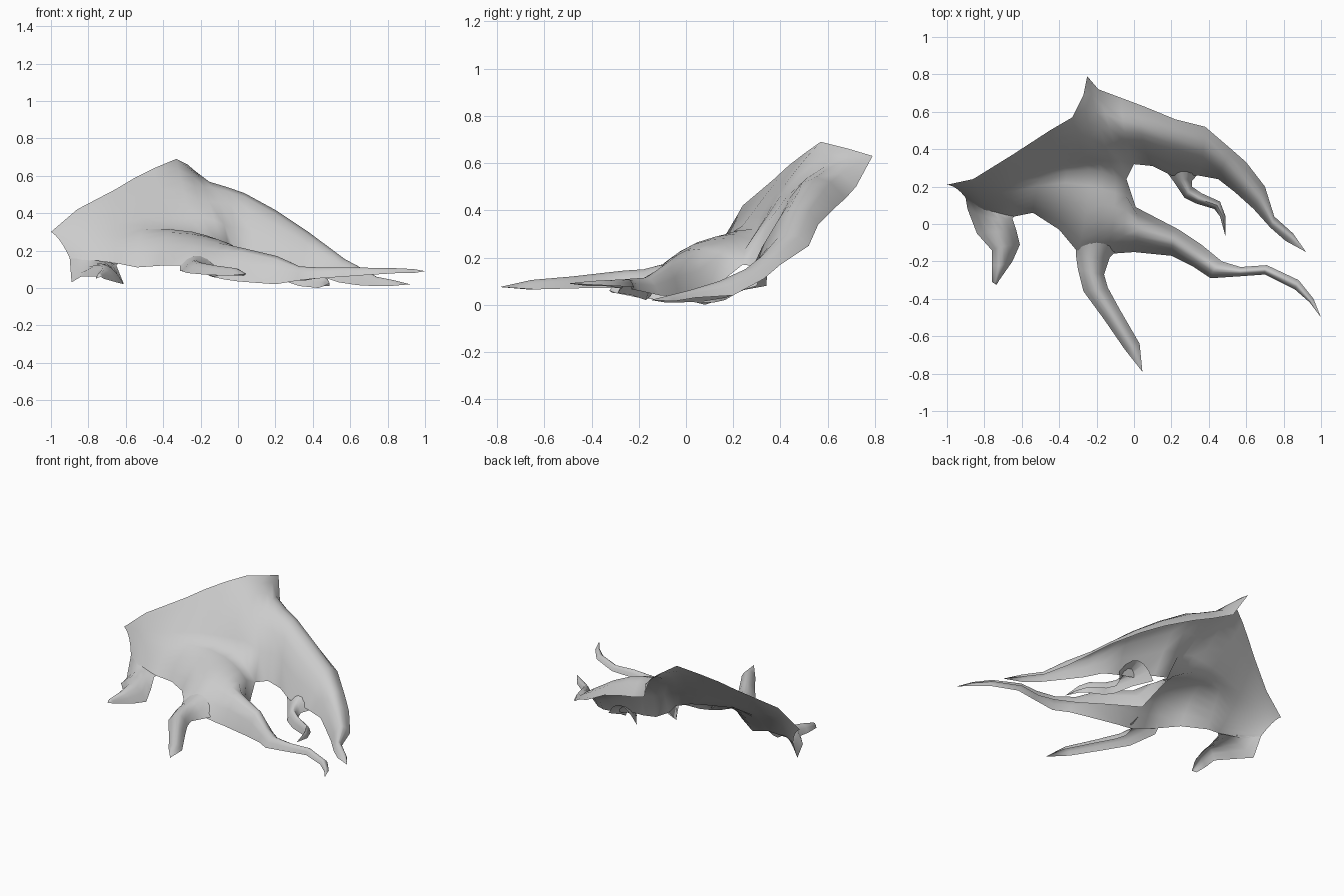
import bpy
import bmesh
from mathutils import Vector


def arc(a, m, b, n):
    """Curved rib from edge a, through crest m, to edge b."""
    a, m, b = Vector(a), Vector(m), Vector(b)
    c = 2 * m - (a + b) / 2
    return [a * (1 - t) ** 2 + c * 2 * t * (1 - t) + b * t * t
            for t in (i / n for i in range(n + 1))]


def loft(bm, ribs, tip=None, n=6):
    """Open-bottomed skin lofted across ribs, optionally closing to a tip."""
    rows = [[bm.verts.new(v) for v in arc(r[0:3], r[3:6], r[6:9], n)] for r in ribs]
    if tip:
        end = bm.verts.new(tip)
    faces = [bm.faces.new((p[j], p[j + 1], q[j + 1], q[j]))
             for p, q in zip(rows, rows[1:]) for j in range(n)]
    if tip:
        faces += [bm.faces.new((rows[-1][j], rows[-1][j + 1], end)) for j in range(n)]
    # bark side faces up
    bm.normal_update()
    if sum(f.normal.z * f.calc_area() for f in faces) < 0:
        bmesh.ops.reverse_faces(bm, faces=faces)


def finish(name, bm):
    """Weld shared seams and make a smooth-shaded object."""
    bmesh.ops.remove_doubles(bm, verts=bm.verts, dist=.001)
    me = bpy.data.meshes.new(name)
    bm.to_mesh(me)
    bm.free()
    ob = bpy.data.objects.new(name, me)
    bpy.context.collection.objects.link(ob)
    for o in bpy.context.selected_objects:
        o.select_set(False)
    ob.select_set(True)
    bpy.context.view_layer.objects.active = ob
    bpy.ops.object.shade_smooth_by_angle(angle=1.2)


def shell(name, ribs, tip):
    bm = bmesh.new()
    loft(bm, ribs, tip)
    finish(name, bm)


body = bmesh.new()

# Torn left end of the bark sheet
loft(body, [
    (-1, .21, .30, -.95, .19, .25, -.90, .14, .16),
    (-.86, .24, .42, -.83, .17, .30, -.80, .07, .14),
    (-.65, .37, .53, -.66, .20, .31, -.64, .04, .13)], n=12)

# Steep upper bark sheet, ending on the middle root's shelf
loft(body, [
    (-.65, .37, .53, -.659, .284, .415, -.66, .20, .31),
    (-.55, .435, .59, -.53, .33, .455, -.50, .24, .335),
    (-.45, .50, .64, -.41, .38, .475, -.36, .28, .32),
    (-.33, .57, .69, -.29, .42, .51, -.24, .29, .30)])

# Long right root flowing from the peak
loft(body, [
    (-.33, .57, .69, -.29, .42, .51, -.24, .29, .30),
    (-.27, .69, .66, -.23, .47, .54, -.17, .28, .27),
    (-.25, .79, .63, -.18, .51, .54, -.10, .25, .235),
    (-.19, .72, .50, -.13, .51, .535, -.04, .24, .17),
    (-.07, .675, .45, -.05, .49, .515, 0, .32, .16),
    (.05, .63, .41, .04, .48, .485, .10, .31, .14),
    (.22, .56, .34, .20, .43, .395, .20, .26, .11),
    (.38, .52, .25, .37, .39, .285, .34, .26, .08),
    (.52, .40, .17, .48, .32, .205, .45, .24, .06),
    (.60, .33, .11, .56, .25, .15, .54, .17, .03),
    (.70, .20, .04, .67, .14, .10, .64, .08, .015),
    (.75, .04, .03, .74, .01, .06, .73, -.02, .01),
    (.85, -.05, .015, .84, -.07, .04, .81, -.09, .01)],
    (.92, -.15, .02))

# Middle root, growing out of the shelf
loft(body, [
    (-.64, .04, .13, -.654, .119, .215, -.66, .20, .31),
    (-.54, .06, .11, -.53, .14, .25, -.50, .24, .335),
    (-.40, -.03, .12, -.38, .11, .27, -.36, .28, .32),
    (-.30, -.15, .12, -.26, .05, .265, -.24, .29, .30),
    (-.21, -.155, .09, -.18, .03, .255, -.17, .28, .27),
    (-.14, -.16, .06, -.11, .02, .24, -.10, .25, .235),
    (-.07, -.155, .045, -.05, 0, .23, -.04, .24, .17),
    (0, -.15, .035, .02, -.03, .215, .01, .09, .05),
    (.20, -.17, .02, .21, -.09, .17, .24, -.03, .04),
    (.32, -.23, .04, .33, -.17, .115, .36, -.11, .04),
    (.41, -.29, .05, .43, -.24, .11, .47, -.20, .06),
    (.56, -.28, .06, .57, -.255, .11, .57, -.23, .065),
    (.70, -.27, .07, .70, -.245, .108, .71, -.22, .075),
    (.86, -.35, .08, .87, -.325, .105, .88, -.30, .08),
    (.94, -.42, .08, .945, -.41, .10, .96, -.40, .085)],
    (1, -.50, .09))
finish("root_body", body)

# Front root
shell("front_root", [
    (-.31, -.14, .12, -.20, -.10, .17, -.09, -.14, .07),
    (-.31, -.17, .09, -.22, -.18, .15, -.13, -.18, .06),
    (-.30, -.24, .09, -.22, -.26, .145, -.16, -.27, .07),
    (-.27, -.36, .08, -.20, -.35, .135, -.14, -.34, .07),
    (-.16, -.51, .07, -.12, -.48, .12, -.08, -.45, .07),
    (-.05, -.67, .065, -.01, -.655, .105, .03, -.64, .065)],
    (.045, -.79, .075))

# Left root
shell("left_root", [
    (-.90, .14, .16, -.79, .08, .15, -.64, .04, .13),
    (-.89, .08, .03, -.76, .03, .135, -.65, .03, .12),
    (-.84, -.05, .06, -.73, -.04, .13, -.63, -.03, .07),
    (-.76, -.14, .06, -.70, -.12, .12, -.61, -.11, .02),
    (-.76, -.22, .05, -.71, -.22, .10, -.65, -.20, .03),
    (-.76, -.31, .05, -.74, -.31, .08, -.72, -.30, .05)],
    (-.735, -.325, .06))

# Small hooked root under the right root
shell("small_root", [
    (.13, .34, .08, .25, .34, .18, .37, .30, .08),
    (.21, .23, .06, .26, .24, .12, .31, .23, .06),
    (.27, .14, .03, .29, .17, .10, .31, .20, .04),
    (.33, .11, .01, .345, .135, .08, .36, .165, .02),
    (.43, .08, .00, .445, .10, .06, .46, .12, .01),
    (.46, .04, .01, .475, .04, .05, .49, .04, .01)],
    (.49, -.07, .025))
